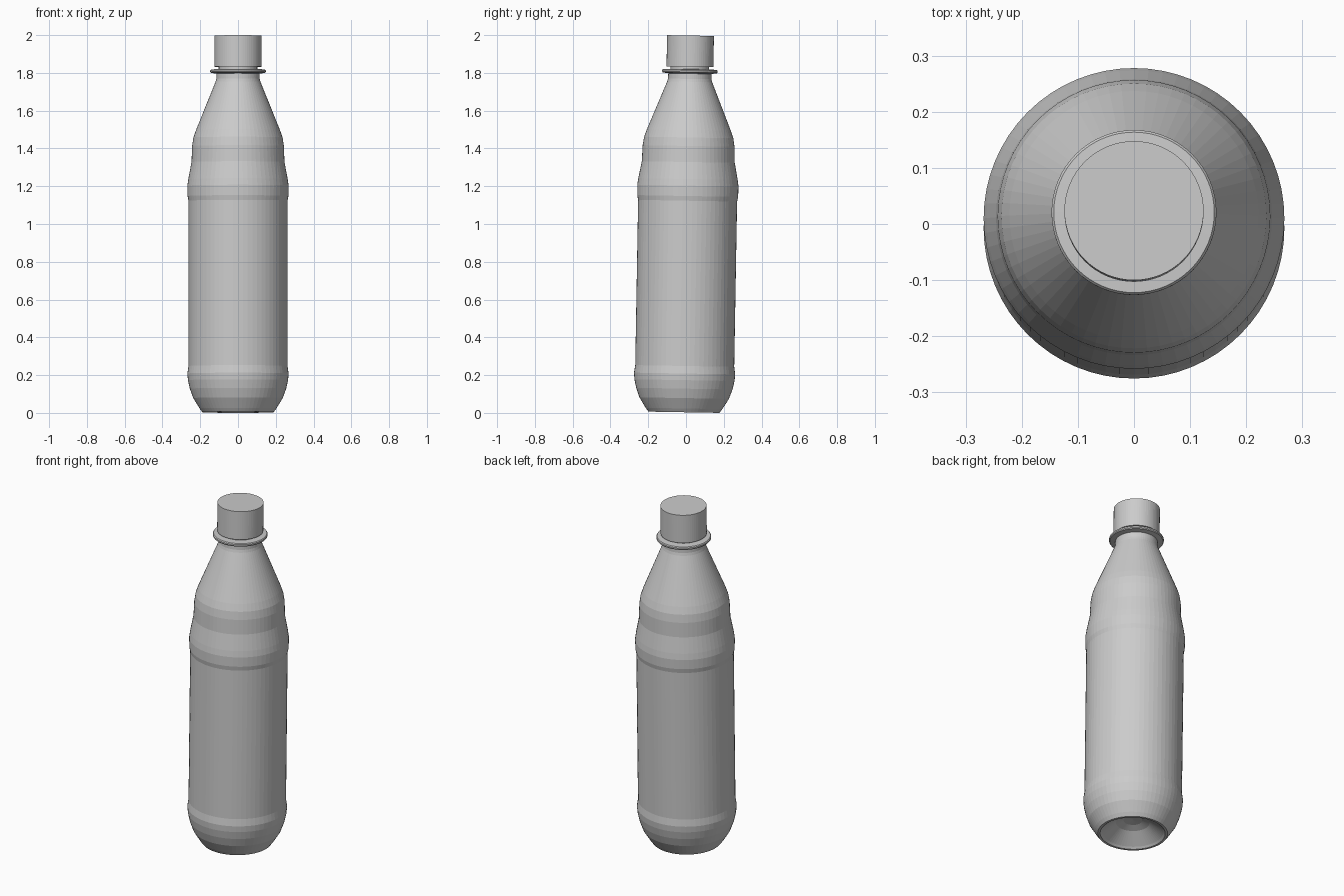
import bpy
import bmesh
import math

if "Cube" in bpy.data.objects:
    bpy.data.objects.remove(bpy.data.objects["Cube"])

SIDES = 64
TILT = -math.radians(1.0)   # the whole bottle leans slightly backwards


def lathe(name, profile):
    """Revolve (radius, z) points around z; radius 0 makes a pole."""
    bm = bmesh.new()
    rings = []
    for r, z in profile:
        if r == 0:
            rings.append([bm.verts.new((0, 0, z))])
        else:
            rings.append([bm.verts.new((r * math.cos(a), r * math.sin(a), z))
                          for a in (2 * math.pi * i / SIDES for i in range(SIDES))])
    for lo, hi in zip(rings, rings[1:]):
        for i in range(SIDES):
            j = (i + 1) % SIDES
            if len(lo) == 1:
                bm.faces.new((lo[0], hi[j], hi[i]))
            elif len(hi) == 1:
                bm.faces.new((lo[i], lo[j], hi[0]))
            else:
                bm.faces.new((lo[i], lo[j], hi[j], hi[i]))
    bmesh.ops.recalc_face_normals(bm, faces=bm.faces)
    mesh = bpy.data.meshes.new(name)
    bm.to_mesh(mesh)
    bm.free()
    obj = bpy.data.objects.new(name, mesh)
    bpy.context.collection.objects.link(obj)
    obj.location = (0, -0.011, 0.0034)
    obj.rotation_euler = (TILT, 0, 0)
    return obj


# Bottle body: hollow base, waist label area, shoulder and neck with collar
lathe("bottle_body", [
    (0, 0.085), (0.05, 0.08), (0.09, 0.065), (0.165, 0.01), (0.175, 0.0),
    (0.188, 0.0), (0.203, 0.02), (0.237, 0.075), (0.255, 0.125),
    (0.265, 0.17), (0.268, 0.205), (0.262, 0.245),
    (0.262, 1.12), (0.267, 1.145), (0.268, 1.20), (0.263, 1.235),
    (0.246, 1.325), (0.243, 1.41), (0.236, 1.455), (0.222, 1.495),
    (0.119, 1.75), (0.115, 1.765), (0.114, 1.793),
    (0.143, 1.797), (0.147, 1.802), (0.147, 1.81), (0.143, 1.815),
    (0.102, 1.817), (0.102, 1.84), (0, 1.84)])

# Screw cap
lathe("cap", [(0, 1.829), (0.124, 1.829), (0.124, 1.9944), (0, 1.9944)])
